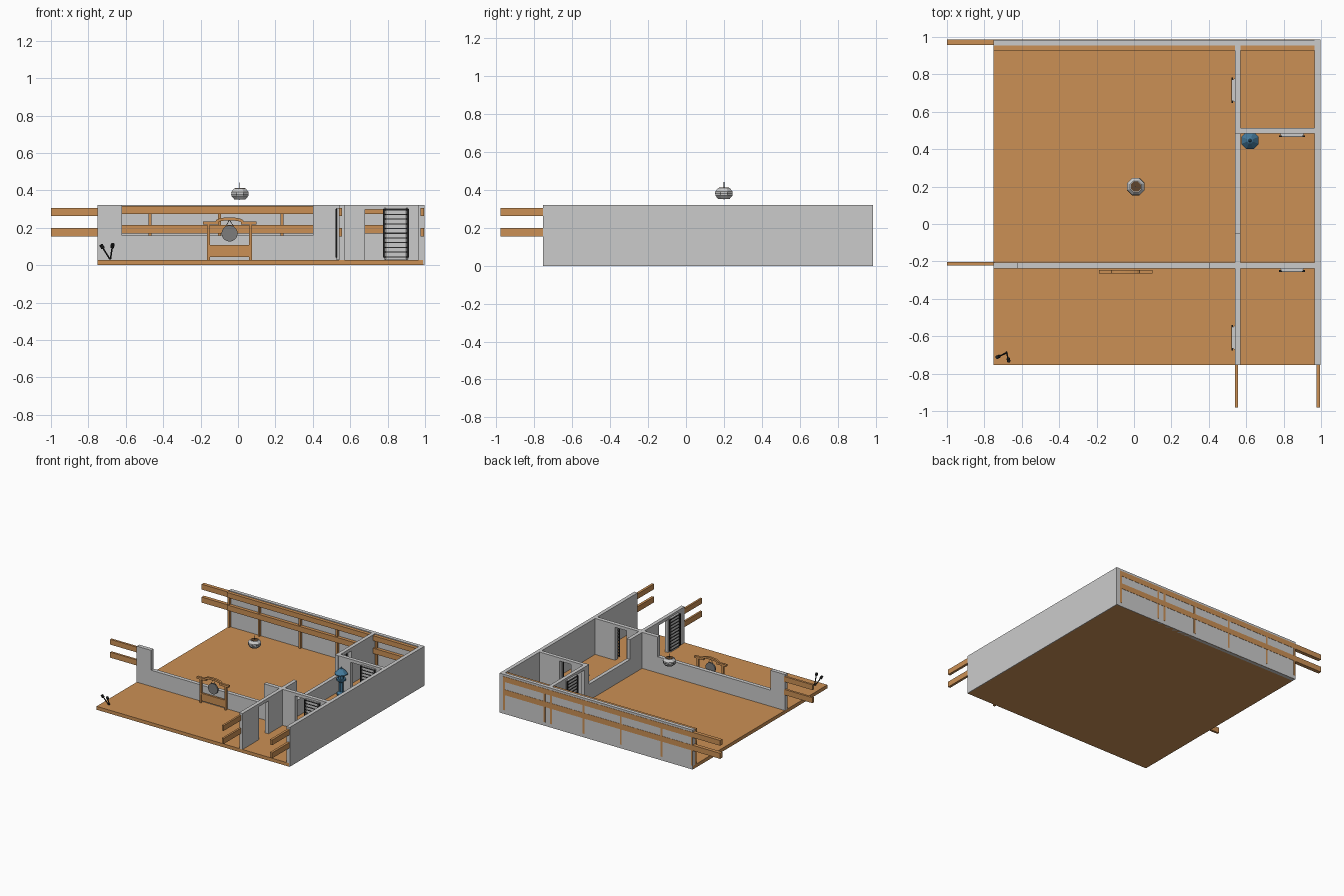
import bpy, math
from mathutils import Vector

if "Cube" in bpy.data.objects:
    bpy.data.objects.remove(bpy.data.objects["Cube"])


def mat(name, col):
    m = bpy.data.materials.new(name)
    m.diffuse_color = (*col, 1)
    m.use_nodes = True
    m.node_tree.nodes["Principled BSDF"].inputs["Base Color"].default_value = m.diffuse_color
    return m


WOOD = mat("wood", (0.60, 0.28, 0.09))
BLACK = mat("black", (0.02, 0.02, 0.02))
BLUE = mat("blue", (0.06, 0.2, 0.34))
METAL = mat("metal", (0.2, 0.2, 0.2))
DARK = mat("dark_wood", (0.12, 0.06, 0.025))


def make(name, verts, faces, m=None):
    me = bpy.data.meshes.new(name)
    me.from_pydata(verts, [], faces)
    ob = bpy.data.objects.new(name, me)
    bpy.context.collection.objects.link(ob)
    if m:
        me.materials.append(m)
    return ob


def box(name, x, y, z, m=None):
    v = [(a, b, c) for a in x for b in y for c in z]
    f = [(0, 1, 3, 2), (4, 6, 7, 5), (0, 4, 5, 1), (2, 3, 7, 6), (0, 2, 6, 4), (1, 5, 7, 3)]
    return make(name, v, f, m)


def lathe(name, centre, prof, n, m=None):
    """Revolve (radius, z) points about a vertical axis, capped at both ends."""
    v = [(centre[0] + r * math.cos(2 * math.pi * (i + .5) / n),
          centre[1] + r * math.sin(2 * math.pi * (i + .5) / n), z)
         for r, z in prof for i in range(n)]
    f = [(k * n + i, k * n + (i + 1) % n, (k + 1) * n + (i + 1) % n, (k + 1) * n + i)
         for k in range(len(prof) - 1) for i in range(n)]
    f += [tuple(reversed(range(n))), tuple(range(len(v) - n, len(v)))]
    return make(name, v, f, m)


def rod(name, a, b, r, m=None, n=8):
    a, b = Vector(a), Vector(b)
    ob = lathe(name, (0, 0), [(r, 0), (r, (b - a).length)], n, m)
    ob.location = a
    ob.rotation_euler = (b - a).to_track_quat('Z', 'Y').to_euler()
    return ob


FZ, H, SILL, DOOR = 0.028, 0.322, 0.16, 0.297
RAILS = [(0.155, 0.2), (0.262, 0.305)]


def wall(name, axis, across, start, end, openings):
    """Wall along an axis, with (start, end, bottom, top) openings made from box pieces."""
    def piece(p, q, z):
        box(name, *((p, q), across)[::1 if axis == 'x' else -1], z) if q > p else None
    pos = start
    for a, b, lo, hi in openings:
        piece(pos, a, (FZ, H))
        if lo > FZ:
            piece(a, b, (FZ, lo))
        if hi < H:
            piece(a, b, (hi, H))
        pos = b
    piece(pos, end, (FZ, H))


# Floor slab
box("floor", (-0.75, 0.99), (-0.755, 0.98), (0, FZ), WOOD)

# Outer walls
box("right_wall", (0.965, 0.996), (-0.754, 0.986), (0.0, H))
box("back_wall", (-0.75, 0.965), (0.955, 0.985), (0.0, H))

# Inner walls with windows and doorways
wall("front_partition", 'x', (-0.237, -0.205), -0.75, 0.54, [(-0.62, 0.40, SILL, H)])
wall("long_partition", 'y', (0.54, 0.57), -0.755, 0.955,
     [(-0.54, -0.42, FZ, DOOR), (-0.05, 0.48, SILL, H), (0.54, 0.65, FZ, DOOR)])
for y in [(-0.237, -0.205), (0.483, 0.513)]:
    wall("cross_partition", 'x', y, 0.57, 0.965, [(0.68, 0.785, FZ, DOOR)])

# Rails and posts on the back wall, outside and inside
for z in RAILS:
    box("outer_rail", (-1.0, 0.965), (0.957, 0.987), z, WOOD)
    box("front_beam", (-1.0, -0.745), (-0.222, -0.204), z, WOOD)
    for x in [(0.54, 0.556), (0.975, 0.995)]:
        box("side_beam", x, (-0.98, -0.75), z, WOOD)
for z in [(0.17, 0.214), (0.275, 0.316)]:
    for x in [(-0.75, 0.54), (0.57, 0.965)]:
        box("inner_rail", x, (0.928, 0.956), z, WOOD)
for x in [-0.742, -0.47, -0.1, 0.235, 0.53, 0.59, 0.955]:
    box("outer_post", (x - .008, x + .008), (0.96, 0.9865), (0.03, 0.305), WOOD)
    if x != 0.53:
        box("inner_post", (x - .008, x + .008), (0.938, 0.956), (FZ, 0.316), WOOD)


# Sliding doors: chamfered panel with black slats; local x runs along the wall, -y is outward
def sliding_door(loc, rot):
    w, t, z0, z1 = 0.065, 0.016, FZ + .004, 0.305
    v = [(x, y, z) for z in (z0, z1) for x, y in
         [(-w, 0), (w, 0), (w - .012, -t), (-w + .012, -t)]]
    parts = [make("door_panel", v, [(3, 2, 1, 0), (4, 5, 6, 7)] +
                  [(i, (i + 1) % 4, (i + 1) % 4 + 4, i + 4) for i in range(4)])]
    for i in range(11):
        z = 0.045 + i * 0.0252
        parts.append(box("door_slat", (-w, w), (-t - .003, -t + .006), (z - .003, z + .003), BLACK))
    for s in (-1, 1):
        parts.append(box("door_stile", (s * w - .004, s * w + .004), (-t - .003, -t + .006),
                         (0.042, 0.3), BLACK))
    for p in parts:
        p.location = loc
        p.rotation_euler.z = rot


for y in (-0.237, 0.483):
    sliding_door((0.845, y, 0), 0)
for y in (-0.608, 0.715):
    sliding_door((0.54, y, 0), -math.pi / 2)

# Gong stand: posts, bars, panel and arched top
GX, GY = -0.045, -0.255
for s in (-1, 1):
    x = GX + s * 0.113
    box("gong_post", (x - .008, x + .008), (GY - .008, GY + .008), (FZ, 0.235), WOOD)
    box("gong_arm", sorted((GX + s * .143, GX + s * .06)), (GY - .01, GY + .01), (0.218, 0.234), WOOD)
    rod("gong_cord", (GX + s * .025, GY, 0.2), (GX, GY, 0.243), 0.0015, BLACK, 6)
arch = [(GX + .075 * math.cos(a), 0.228 + .02 * math.sin(a))
        for a in (math.pi * i / 10 for i in range(11))]
v = [(x, y, z + d) for x, z in arch for y, d in
     [(GY - .009, -.008), (GY + .009, -.008), (GY + .009, .008), (GY - .009, .008)]]
f = [(4 * k + i, 4 * k + (i + 1) % 4, 4 * k + 4 + (i + 1) % 4, 4 * k + 4 + i)
     for k in range(10) for i in range(4)]
make("gong_arch", v, f + [(3, 2, 1, 0), (40, 41, 42, 43)], WOOD)
box("gong_panel", (GX - .11, GX + .11), (GY - .005, GY + .005), (0.045, 0.1), WOOD)
box("gong_bar", (GX - .113, GX + .113), (GY - .008, GY + .008), (0.098, 0.108), WOOD)
rod("gong", (GX, GY + .006, 0.17), (GX, GY - .006, 0.17), 0.043, METAL, 24)

# Pair of mallets leaning at the front left corner
for foot, head in [((-0.685, -0.69, 0.032), (-0.727, -0.71, 0.1)),
                   ((-0.682, -0.685, 0.032), (-0.671, -0.727, 0.105))]:
    rod("mallet_handle", foot, head, 0.004, BLACK)
    d = (Vector(head) - Vector(foot)).normalized() * 0.011
    rod("mallet_head", Vector(head) - d, Vector(head) + d, 0.01, BLACK)

# Hanging lantern above the hall
LC = (0.01, 0.2)
lathe("hanging_lantern", LC, [(0.032, 0.352), (0.049, 0.37), (0.05, 0.392), (0.033, 0.411)], 8)
lathe("lantern_band", LC, [(0.0505, 0.379), (0.0505, 0.382)], 8, BLACK)
lathe("lantern_cap", LC, [(0.029, 0.409), (0.029, 0.413)], 8, DARK)
rod("lantern_cord", (*LC, 0.35), (*LC, 0.443), 0.002, BLACK, 6)

# Blue standing lantern
BC = (0.62, 0.447)
lathe("standing_lantern_base", BC, [(0.034, FZ), (0.034, 0.045), (0.018, 0.06),
                                    (0.018, 0.135), (0.03, 0.15)], 8, BLUE)
lathe("standing_lantern_tray", BC, [(0.036, 0.15), (0.036, 0.163)], 8, BLUE)
lathe("standing_lantern_light", BC, [(0.022, 0.163), (0.022, 0.2)], 8, BLUE)
lathe("standing_lantern_roof", BC, [(0.05, 0.2), (0.05, 0.207), (0.018, 0.24),
                                    (0.009, 0.245), (0.003, 0.258)], 8, BLUE)
